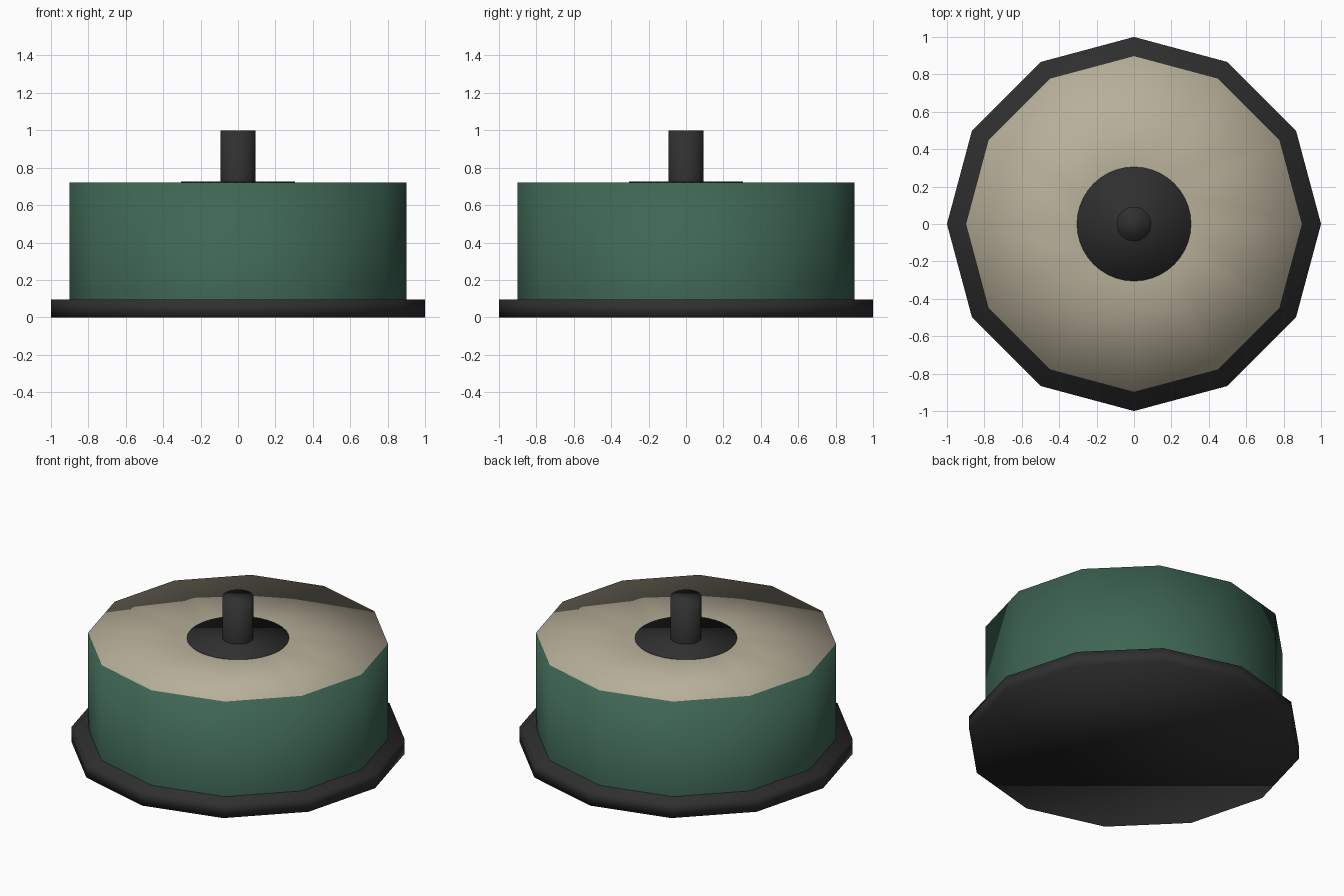
import bpy, bmesh, math

if "Cube" in bpy.data.objects:
    bpy.data.objects.remove(bpy.data.objects["Cube"])


def material(name, rgb):
    m = bpy.data.materials.new(name)
    m.diffuse_color = (*rgb, 1.0)
    m.use_nodes = True
    m.node_tree.nodes["Principled BSDF"].inputs["Base Color"].default_value = m.diffuse_color
    return m


black = material("matte black", (0.029, 0.029, 0.029))
green = material("dark green", (0.048, 0.133, 0.089))
cream = material("cream", (0.475, 0.43, 0.32))


def lathe(name, profile, sides, mats, cap_bottom=True, rule=None):
    """Spin (radius, z) points, listed bottom to top, into a closed part."""
    bm = bmesh.new()
    rings = []
    for r, z in profile:
        rings.append([bm.verts.new((r * math.cos(2 * math.pi * i / sides),
                                    r * math.sin(2 * math.pi * i / sides), z))
                      for i in range(sides)])
    for low, high in zip(rings, rings[1:]):
        for i in range(sides):
            j = (i + 1) % sides
            bm.faces.new((low[i], low[j], high[j], high[i]))
    bm.faces.new(rings[-1])
    if cap_bottom:
        bm.faces.new(rings[0][::-1])
    bm.normal_update()
    for f in bm.faces:
        f.smooth = True
        if rule:
            f.material_index = rule(f)
    mesh = bpy.data.meshes.new(name)
    bm.to_mesh(mesh)
    bm.free()
    for m in mats:
        mesh.materials.append(m)
    obj = bpy.data.objects.new(name, mesh)
    bpy.context.collection.objects.link(obj)
    return obj


# twelve-sided foot flange
lathe("base_flange", [(1.0, 0.0), (1.0, 0.095)], 12, [black])

# twelve-sided body, cream on its upward faces
lathe("body", [(0.9, 0.09), (0.9, 0.722), (0.3, 0.722)], 12, [green, cream],
      cap_bottom=False, rule=lambda f: 1 if f.normal.z > 0.5 else 0)

# painted centre disc
lathe("centre_disc", [(0.305, 0.72), (0.305, 0.725)], 40, [black])

# upright post
lathe("post", [(0.093, 0.715), (0.093, 1.0)], 16, [black], cap_bottom=False)
